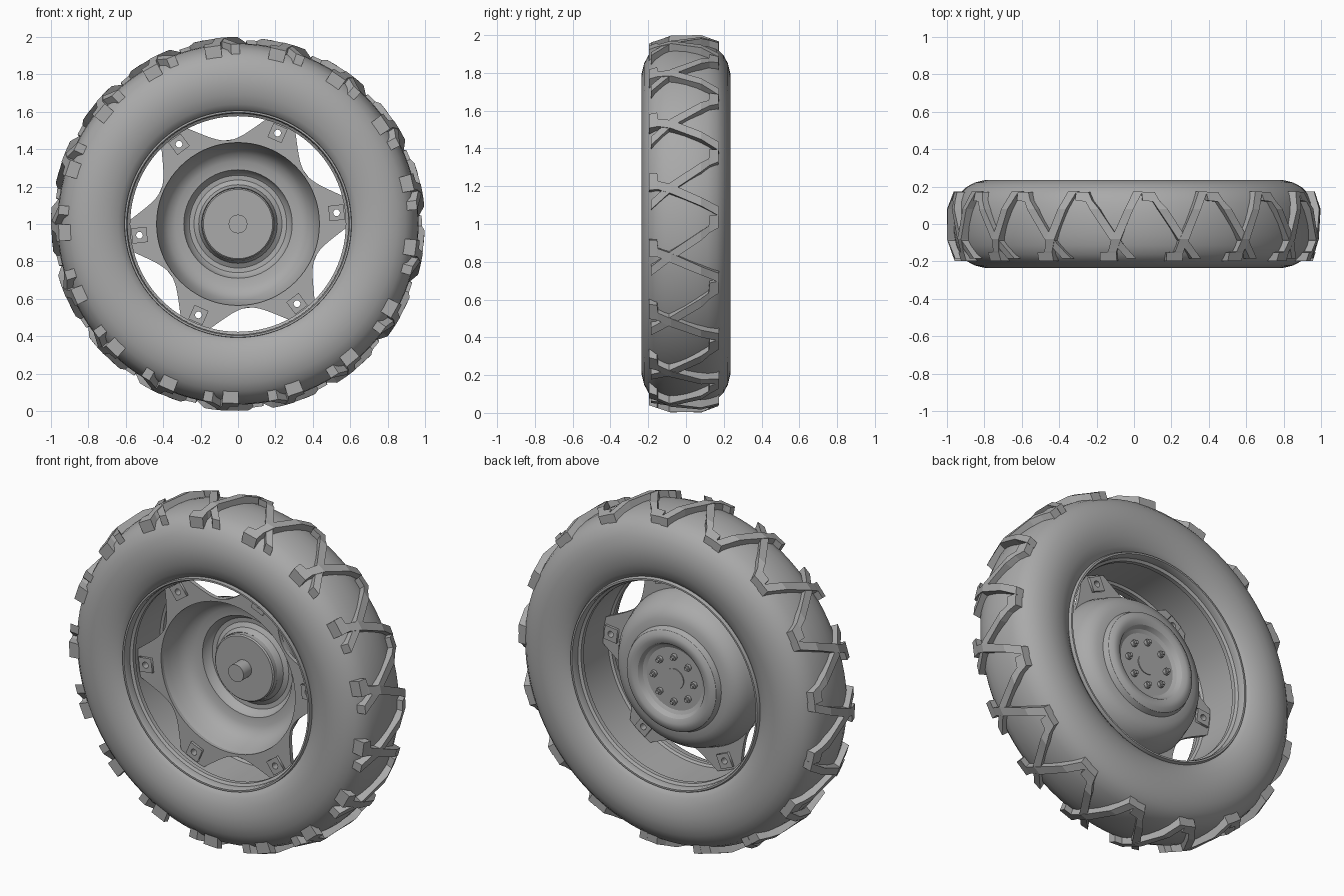
import bpy, bmesh
from math import cos, sin, pi, radians

cube = bpy.data.objects.get("Cube")
if cube:
    bpy.data.objects.remove(cube, do_unlink=True)

grey = bpy.data.materials.new("plain grey")
grey.use_nodes = True
GREY = (0.4, 0.4, 0.4, 1)
grey.diffuse_color = GREY
grey.node_tree.nodes["Principled BSDF"].inputs["Base Color"].default_value = GREY


def polar(r, a, y):
    """Point at radius r and angle a around the axle, at depth y."""
    return (r * cos(a), y, 1 + r * sin(a))


def finish(bm, name, smooth=None):
    bmesh.ops.recalc_face_normals(bm, faces=bm.faces)
    mesh = bpy.data.meshes.new(name)
    bm.to_mesh(mesh)
    bm.free()
    mesh.materials.append(grey)
    obj = bpy.data.objects.new(name, mesh)
    bpy.context.collection.objects.link(obj)
    if smooth:
        bpy.ops.object.select_all(action='DESELECT')
        obj.select_set(True)
        bpy.context.view_layer.objects.active = obj
        bpy.ops.object.shade_smooth_by_angle(angle=radians(smooth))
    return obj


def revolve(name, profile, segments=72, smooth=32):
    """Turn a closed (radius, y) outline around the axle."""
    bm = bmesh.new()
    rings = [[bm.verts.new(polar(r, 2 * pi * i / segments, y)) for r, y in profile]
             for i in range(segments)]
    n = len(profile)
    for i in range(segments):
        a, b = rings[i], rings[(i + 1) % segments]
        for j in range(n):
            k = (j + 1) % n
            bm.faces.new((a[j], a[k], b[k], b[j]))
    bmesh.ops.remove_doubles(bm, verts=bm.verts, dist=1e-5)
    return finish(bm, name, smooth)


def mirrored(half):
    """Extend a half outline to the other side of y = 0."""
    return half + [(r, -y) for r, y in reversed(half) if y != 0]


def plate(name, outlines, y, thickness):
    """Flat plate facing the front; inner outlines become holes."""
    curve = bpy.data.curves.new(name, 'CURVE')
    curve.dimensions = '2D'
    curve.fill_mode = 'BOTH'
    curve.extrude = thickness / 2
    for pts in outlines:
        spline = curve.splines.new('POLY')
        spline.points.add(len(pts) - 1)
        for p, (px, pz) in zip(spline.points, pts):
            p.co = (px, pz, 0, 1)
        spline.use_cyclic_u = True
    temp = bpy.data.objects.new(name + "_outline", curve)
    bpy.context.collection.objects.link(temp)
    deps = bpy.context.evaluated_depsgraph_get()
    mesh = bpy.data.meshes.new_from_object(temp.evaluated_get(deps))
    bpy.data.objects.remove(temp, do_unlink=True)
    mesh.name = name
    mesh.materials.clear()
    mesh.materials.append(grey)
    obj = bpy.data.objects.new(name, mesh)
    obj.rotation_euler.x = pi / 2
    obj.location = (0, y, 1)
    bpy.context.collection.objects.link(obj)


def circle(cx, cz, r, n):
    return [(cx + r * cos(2 * pi * i / n), cz + r * sin(2 * pi * i / n)) for i in range(n)]


# Tyre carcass
revolve("tyre", mirrored([
    (0.60, 0.165), (0.61, 0.185), (0.64, 0.207), (0.69, 0.227), (0.745, 0.236),
    (0.795, 0.235), (0.85, 0.222), (0.895, 0.198), (0.93, 0.163), (0.95, 0.115),
    (0.961, 0.06), (0.965, 0)]), 96)

# Wheel rim with stepped lips
revolve("rim", mirrored([
    (0.612, 0.0), (0.612, 0.19), (0.606, 0.205), (0.596, 0.205), (0.59, 0.19), (0.59, 0.16),
    (0.576, 0.15), (0.576, 0.125), (0.588, 0.115), (0.588, 0.0)])[:-1], 96)


# Tread lugs: a straight bar with an end block crossing a hooked bar
def crown(y):
    return 1.0 - 0.35 * max(0, abs(y) - 0.08)


straight_bar = [(0.175, -0.14, -0.09), (0.08, -0.09, -0.045), (-0.08, -0.025, 0.025),
                (-0.148, 0.0, 0.045), (-0.153, 0.0, 0.09), (-0.197, 0.0, 0.09)]
hooked_bar = [(-0.185, -0.105, -0.055), (-0.08, -0.015, 0.035), (0.08, 0.09, 0.14),
              (0.12, 0.125, 0.165), (0.125, 0.13, 0.22), (0.172, 0.155, 0.225)]
LUGS = 17
bm = bmesh.new()
for i in range(LUGS):
    turn = radians(95.5) + 2 * pi * i / LUGS
    for bar, drop in ((straight_bar, 0), (hooked_bar, 0.002)):
        rows = []
        for y, lo, hi in bar:
            top = crown(y) - drop
            rows.append([bm.verts.new(polar(r, turn + t / 0.97, y)) for r, t in
                         ((top, lo), (top, hi), (top - 0.09, hi), (top - 0.09, lo))])
        for a, b in zip(rows, rows[1:]):
            for j in range(4):
                k = (j + 1) % 4
                bm.faces.new((a[j], a[k], b[k], b[j]))
        bm.faces.new(rows[0])
        bm.faces.new(rows[-1][::-1])
finish(bm, "tread_lugs")

# Scalloped flange joining the dish to the rim at six tabs
TABS = 6
FIRST_TAB = 6.5
tab_angles = [radians(FIRST_TAB + 60 * i) for i in range(TABS)]
holes = [circle(0.53 * cos(a), 0.53 * sin(a), 0.018, 16) for a in tab_angles]
edge = []
for step in range(180):
    off = abs(step * 2 % 60 - 30)
    r = min(0.585, 0.45 + 0.135 * (off / 22) ** 2)
    a = radians(FIRST_TAB + 60 + step * 2)
    edge.append((r * cos(a), r * sin(a)))
plate("dish_flange", [edge, circle(0, 0, 0.435, 72)] + holes, -0.08, 0.024)

# Square bolt pads on the tabs
pads = []
for a in tab_angles:
    pads.append([(0.53 * cos(a) + 0.058 * cos(a + pi / 4 + q * pi / 2),
                  0.53 * sin(a) + 0.058 * sin(a + pi / 4 + q * pi / 2)) for q in range(4)])
plate("tab_pads", pads + holes, -0.08, 0.054)

# Deep wheel dish with a rounded ridge that bulges to the back
front = [(0.45, -0.092), (0.44, -0.088), (0.425, -0.04), (0.405, 0.02), (0.375, 0.06),
         (0.335, 0.08), (0.29, 0.085), (0.28, 0.115), (0.26, 0.133), (0.235, 0.135),
         (0.21, 0.12), (0.195, 0.085)]
back = [(0.18, 0.105), (0.2, 0.115), (0.215, 0.14), (0.24, 0.152), (0.268, 0.15),
        (0.29, 0.135), (0.302, 0.104), (0.34, 0.1), (0.385, 0.08), (0.42, 0.03),
        (0.44, -0.03), (0.452, -0.068)]
revolve("dish", front + back)

# Hub drum, axle stub and back cap
revolve("hub", [(0, 0.105), (0.192, 0.105), (0.192, 0.062), (0.185, 0.055), (0, 0.055)])
revolve("axle_stub", [(0, 0.06), (0.05, 0.06), (0.05, -0.02), (0, -0.02)], 32)
revolve("back_cap", [(0, 0.1), (0.06, 0.1), (0.06, 0.11), (0, 0.11)], 32)

# Ring of nuts and studs on the back of the hub
BOLTS = 8
nuts, studs = [], []
for i in range(BOLTS):
    a = 2 * pi * i / BOLTS
    nuts.append(circle(0.13 * cos(a), 0.13 * sin(a), 0.019, 6))
    studs.append(circle(0.13 * cos(a), 0.13 * sin(a), 0.01, 10))
plate("hub_nuts", nuts, 0.112, 0.024)
plate("hub_studs", studs, 0.12, 0.034)
